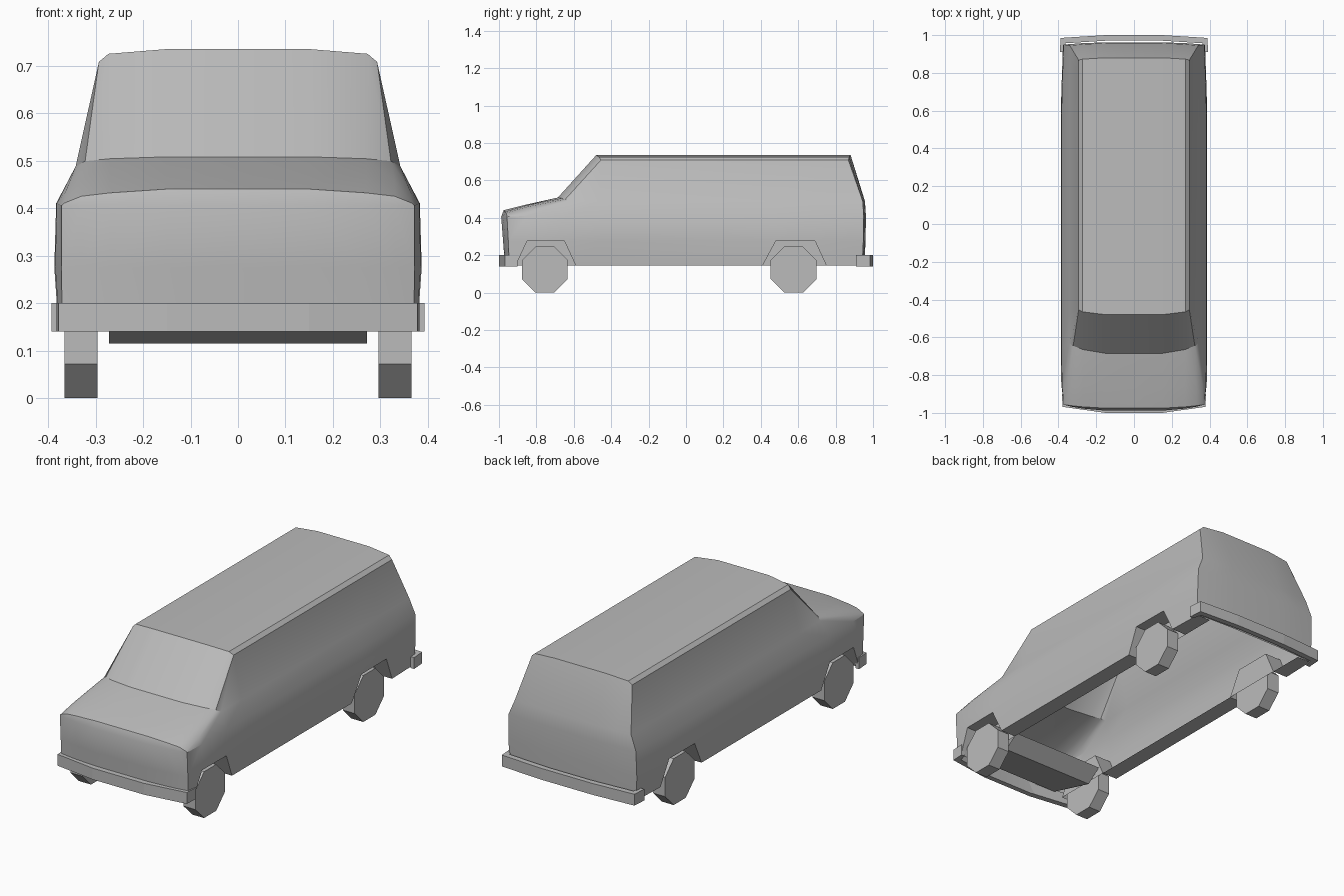
import bpy, bmesh, math
from mathutils import Matrix

cube = bpy.data.objects.get("Cube")
if cube:
    bpy.data.objects.remove(cube, do_unlink=True)

grey = bpy.data.materials.new("plain_grey")
grey.use_nodes = True
grey.diffuse_color = (0.5, 0.5, 0.5, 1)
grey.node_tree.nodes["Principled BSDF"].inputs["Base Color"].default_value = (0.5, 0.5, 0.5, 1)


def face(bm, pts):
    unique = []
    for p in pts:
        if p not in unique:
            unique.append(p)
    if len(unique) > 2:
        bm.faces.new([bm.verts.new(p) for p in unique])


def grid(bm, rows, skip=()):
    """Quads between neighbouring rows of points; skip holds (row, column) holes."""
    for i, (a, b) in enumerate(zip(rows, rows[1:])):
        for j in range(len(a) - 1):
            if (i, j) not in skip:
                face(bm, [a[j], a[j + 1], b[j + 1], b[j]])


def finish(bm, name, mirror=True, smooth=False):
    if mirror:
        bmesh.ops.mirror(bm, geom=bm.verts[:] + bm.edges[:] + bm.faces[:],
                         axis='X', merge_dist=0.0001)
    bmesh.ops.remove_doubles(bm, verts=bm.verts, dist=0.0005)
    bmesh.ops.recalc_face_normals(bm, faces=bm.faces)
    mesh = bpy.data.meshes.new(name)
    bm.to_mesh(mesh)
    bm.free()
    mesh.materials.append(grey)
    ob = bpy.data.objects.new(name, mesh)
    bpy.context.collection.objects.link(ob)
    if smooth:
        bpy.ops.object.select_all(action='DESELECT')
        ob.select_set(True)
        bpy.context.view_layer.objects.active = ob
        bpy.ops.object.shade_smooth_by_angle(angle=math.radians(30))
    return ob


# Body stations, front to back: sill, arch top, waist, shoulder, then top edge to middle
SILL, ARCH = 0.145, 0.275


def station(sill, arch, waist, shoulder, *top):
    pts = [(sill[0], sill[1], SILL), (arch[0], arch[1], ARCH), waist, shoulder, *top]
    return pts + [(0, top[-1][1], top[-1][2])]


def roof(y, lean):
    return [(.293, y, .708), (.273, y + lean * .4, .725), (.15, y + lean, .735)]


nose = station((.37, -.945), (.372, -.95), (.372, -.957, .405), (.367, -.957, .41),
               (.33, -.962, .425), (.27, -.968, .432), (.15, -.975, .44))
hood = station((.376, -.91), (.385, -.85), (.382, -.85, .41), (.362, -.85, .437),
               (.33, -.855, .457), (.27, -.86, .464), (.15, -.865, .468))
cowl = station((.378, -.59), (.387, -.65), (.383, -.65, .41), (.342, -.63, .488),
               (.322, -.645, .499), (.27, -.665, .504), (.15, -.685, .508))
brow = station((.378, -.42), (.387, -.45), (.383, -.46, .41), (.342, -.46, .488),
               *roof(-.455, -.025))
arch_a = station((.378, .41), (.387, .48), (.383, .48, .41), (.342, .48, .488), *roof(.48, 0))
arch_b = station((.376, .75), (.385, .69), (.382, .69, .41), (.342, .69, .488), *roof(.69, 0))
tail = station((.37, .942), (.376, .948), (.372, .95, .41), (.34, .945, .488), *roof(.868, .012))
stations = [nose, hood, cowl, brow, arch_a, arch_b, tail]

bm = bmesh.new()
grid(bm, stations, skip=[(1, 0), (4, 0)])

# Front panel
grid(bm, [[nose[0], (.33, -.953, SILL), (.27, -.96, SILL), (.15, -.968, SILL), (0, -.968, SILL)],
          [nose[1], (.33, -.959, ARCH), (.27, -.967, ARCH), (.15, -.978, ARCH), (0, -.978, ARCH)],
          [nose[2], (.33, -.967, .405), (.27, -.977, .405), (.15, -.988, .405), (0, -.988, .405)],
          nose[3:]])

# Back panel
rear = []
for edge in tail[:4]:
    x, y, z = edge
    rear.append([edge, (x * .75, y + .007, z), (.15, y + .012, z), (0, y + .012, z)])
grid(bm, rear + [tail[4:]])

# Wheel wells: a return around each arch and an inner wall
INNER = .29
for a, b in ((hood, cowl), (arch_a, arch_b)):
    outer = [a[0], a[1], b[1], b[0]]
    wall = [(INNER, p[1], p[2]) for p in outer]
    grid(bm, [outer, wall])
    face(bm, wall)

# Sill flanges
for a, b in ((cowl, brow), (brow, arch_a), (arch_b, tail)):
    face(bm, [a[0], b[0], (INNER, b[0][1], SILL), (INNER, a[0][1], SILL)])
finish(bm, "body_shell", smooth=True)


# Bumpers: outline pushed up from the lower edge
def bumper(name, path, inset):
    bm = bmesh.new()
    inner = [(x - (.022 if y == path[0][1] else .026), y + (0 if i == 0 else inset))
             for i, (x, y) in enumerate(path[:-1])]
    inner.append((0, path[-1][1] + inset))
    grid(bm, [[(x, y, .2) for x, y in path], [(x, y, .2) for x, y in inner],
              [(x, y, .14) for x, y in inner], [(x, y, .14) for x, y in path],
              [(x, y, .2) for x, y in path]])
    x0, y0 = path[0]
    x1, y1 = inner[0]
    face(bm, [(x0, y0, .14), (x0, y0, .2), (x1, y1, .2), (x1, y1, .14)])
    finish(bm, name)


bumper("front_bumper", [(.382, -.9), (.378, -.968), (.15, -1), (0, -1)], .028)
bumper("rear_bumper", [(.393, .91), (.388, .985), (.15, 1), (0, 1)], -.028)

# Sloping pan under the engine
bm = bmesh.new()
profile = [(-.95, .19), (-.68, .115), (-.6, .175)]
grid(bm, [[(x, y, z) for y, z in profile] for x in (-.272, .272)])
finish(bm, "engine_pan", mirror=False)

# Eight-sided wheels
RADIUS = .1225
for end, y in (("front", -.755), ("rear", .575)):
    for side, x in (("left", .331), ("right", -.331)):
        bm = bmesh.new()
        bmesh.ops.create_cone(bm, cap_ends=True, segments=8, depth=.07,
                              radius1=RADIUS / math.cos(math.pi / 8),
                              radius2=RADIUS / math.cos(math.pi / 8),
                              matrix=Matrix.Translation((x, y, RADIUS))
                              @ Matrix.Rotation(math.pi / 2, 4, 'Y')
                              @ Matrix.Rotation(math.pi / 8, 4, 'Z'))
        finish(bm, f"{end}_{side}_wheel", mirror=False)
